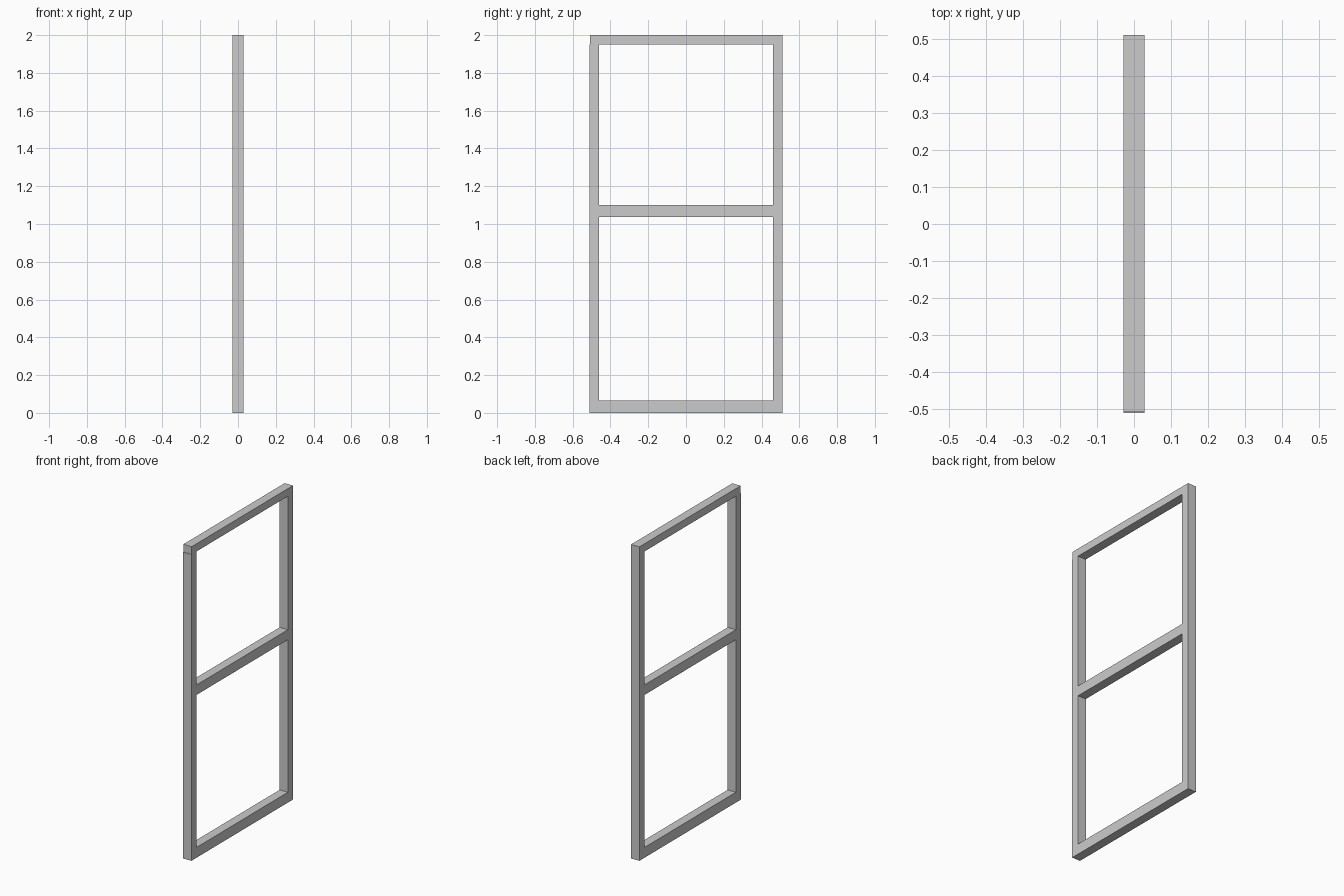
import bpy

if "Cube" in bpy.data.objects:
    bpy.data.objects.remove(bpy.data.objects["Cube"])

HALF_DEPTH = 0.029   # half thickness of the frame along x
INNER = 0.46         # half width of the openings


def bar(name, y0, y1, z0, z1):
    """Square-cut bar spanning the given y and z ranges."""
    bpy.ops.mesh.primitive_cube_add(size=1, location=(0, (y0 + y1) / 2, (z0 + z1) / 2))
    ob = bpy.context.object
    ob.name = name
    ob.scale = (2 * HALF_DEPTH, y1 - y0, z1 - z0)
    bpy.ops.object.transform_apply(location=False, rotation=False, scale=True)
    return ob


# Upright posts: the front one stops beneath the top rail
bar("front_post", -0.511, -INNER, 0, 1.951)
bar("back_post", INNER, 0.511, 0, 2)

# Horizontal rails; the top one caps the front post with a tiny step
bar("top_rail", -0.508, INNER, 1.951, 2)
bar("middle_rail", -INNER, INNER, 1.037, 1.101)
bar("bottom_rail", -INNER, INNER, 0, 0.066)
